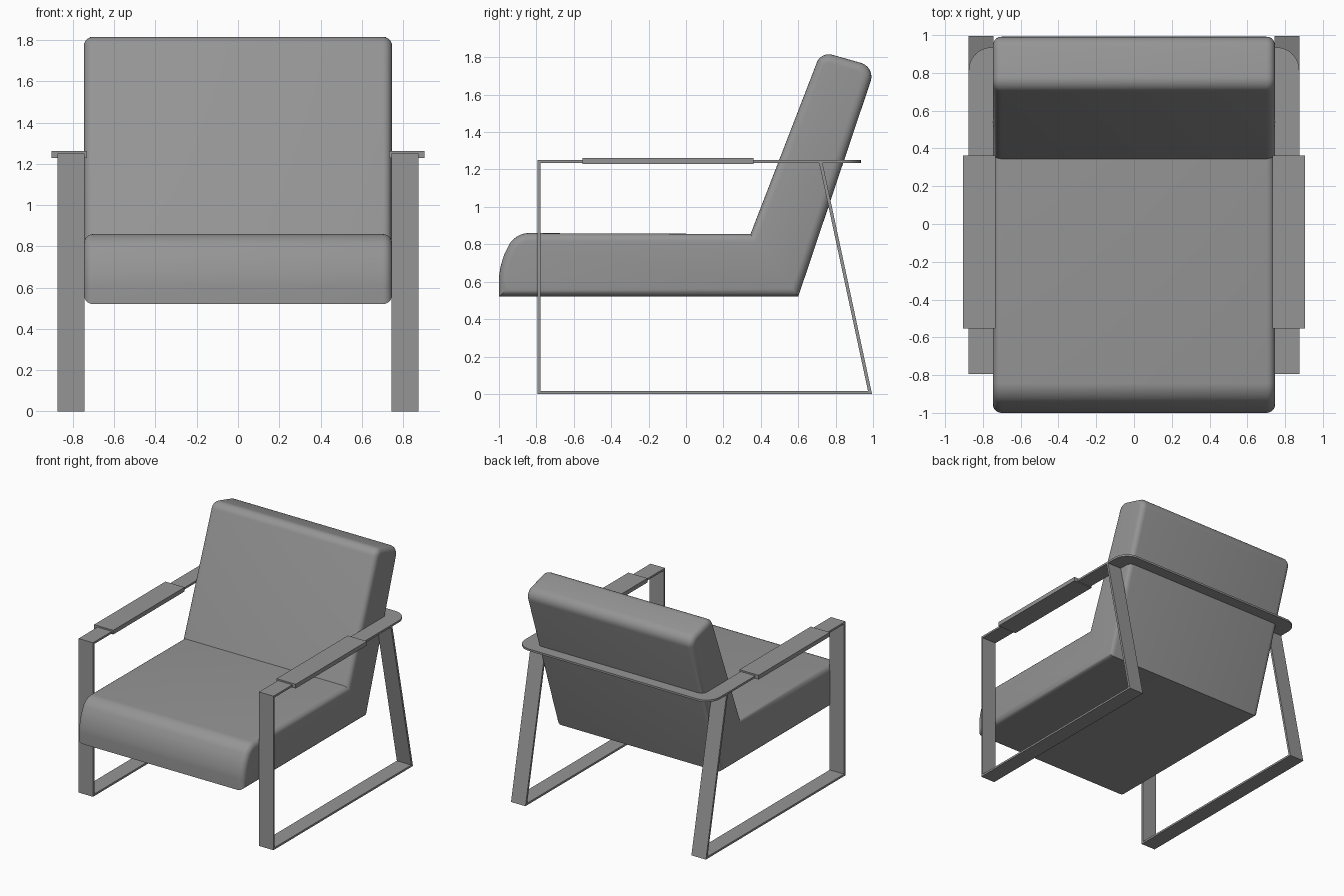
import bpy
import bmesh
from math import radians
from mathutils import Vector

cube = bpy.data.objects.get("Cube")
if cube:
    bpy.data.objects.remove(cube, do_unlink=True)

grey = bpy.data.materials.new("plain grey")
grey.use_nodes = True
grey.diffuse_color = (0.30, 0.30, 0.30, 1)
grey.node_tree.nodes["Principled BSDF"].inputs["Base Color"].default_value = grey.diffuse_color


def fillet(corners, steps=6):
    """Round each (a, b, radius) corner of a closed outline."""
    points = []
    for i, (a, b, r) in enumerate(corners):
        here = Vector((a, b))
        if r == 0:
            points.append(here)
            continue
        before = Vector(corners[i - 1][:2])
        after = Vector(corners[(i + 1) % len(corners)][:2])
        start = here + (before - here).normalized() * r
        end = here + (after - here).normalized() * r
        # Conic blend, close to a circular arc
        for s in range(steps + 1):
            t = s / steps
            w = ((1 - t) ** 2, 1.4 * t * (1 - t), t ** 2)
            points.append((start * w[0] + here * w[1] + end * w[2]) / sum(w))
    return points


def extrude(name, outline, low, high, axis, rim=0.0, mirrored=False):
    """Extrude an outline along x (outline in yz) or z (outline in xy)."""
    def place(p, h):
        return (h, p.x, p.y) if axis == "x" else (p.x, p.y, h)

    bm = bmesh.new()
    bottom = [bm.verts.new(place(p, low)) for p in outline]
    top = [bm.verts.new(place(p, high)) for p in outline]
    caps = [bm.faces.new(bottom), bm.faces.new(top)]
    n = len(outline)
    for i in range(n):
        j = (i + 1) % n
        bm.faces.new((bottom[i], bottom[j], top[j], top[i]))
    bmesh.ops.recalc_face_normals(bm, faces=bm.faces)
    if rim:
        edges = [e for f in caps for e in f.edges]
        bmesh.ops.bevel(bm, geom=edges, offset=rim, segments=5, profile=0.5,
                        affect="EDGES", clamp_overlap=False)
    mesh = bpy.data.meshes.new(name)
    bm.to_mesh(mesh)
    bm.free()
    mesh.materials.append(grey)
    obj = bpy.data.objects.new(name, mesh)
    bpy.context.collection.objects.link(obj)
    if mirrored:
        obj.modifiers.new("Mirror", "MIRROR").use_mirror_merge = False
    bpy.ops.object.select_all(action="DESELECT")
    obj.select_set(True)
    bpy.context.view_layer.objects.active = obj
    bpy.ops.object.shade_smooth_by_angle(angle=radians(35))
    return obj


def polygon(*points):
    return [Vector(p) for p in points]


# Upholstered seat and reclined back in one piece
cushion = fillet([
    (-1, 0.52, 0), (-1, 0.69, 0.08), (-0.915, 0.86, 0.07), (0.345, 0.855, 0),
    (0.722, 1.83, 0.06), (1.013, 1.748, 0.08), (0.6, 0.52, 0),
])
extrude("seat_and_back_cushion", cushion, -0.747, 0.747, "x", rim=0.045)

# Flat bar frame on each side
INNER, OUTER, BAR = 0.745, 0.875, 0.016
ARM_LOW, ARM_TOP = 1.234, 1.25
FRONT, REAR = -0.795, 0.995
extrude("floor_bars", polygon((FRONT, 0), (REAR, 0), (REAR - 0.004, BAR), (FRONT, BAR)),
        INNER, OUTER, "x", mirrored=True)
extrude("front_legs", polygon((FRONT, BAR), (FRONT + BAR, BAR),
                              (FRONT + BAR, ARM_LOW), (FRONT, ARM_LOW)),
        INNER, OUTER, "x", mirrored=True)
extrude("rear_legs", polygon((REAR - 0.022, BAR), (REAR - 0.004, BAR),
                             (0.73, ARM_LOW), (0.712, ARM_LOW)),
        INNER, OUTER, "x", mirrored=True)

# Arm band wrapping around behind the back
band = fillet([
    (-OUTER, FRONT, 0), (-OUTER, 0.935, 0.12), (OUTER, 0.935, 0.12), (OUTER, FRONT, 0),
    (INNER, FRONT, 0), (INNER, 0.81, 0.02), (-INNER, 0.81, 0.02), (-INNER, FRONT, 0),
], steps=8)
extrude("arm_band", band, ARM_LOW, ARM_TOP, "z")

# Arm pads sleeved over the band
extrude("arm_pads", polygon((0.733, -0.553), (0.905, -0.553), (0.905, 0.362), (0.733, 0.362)),
        1.228, 1.262, "z", mirrored=True)
